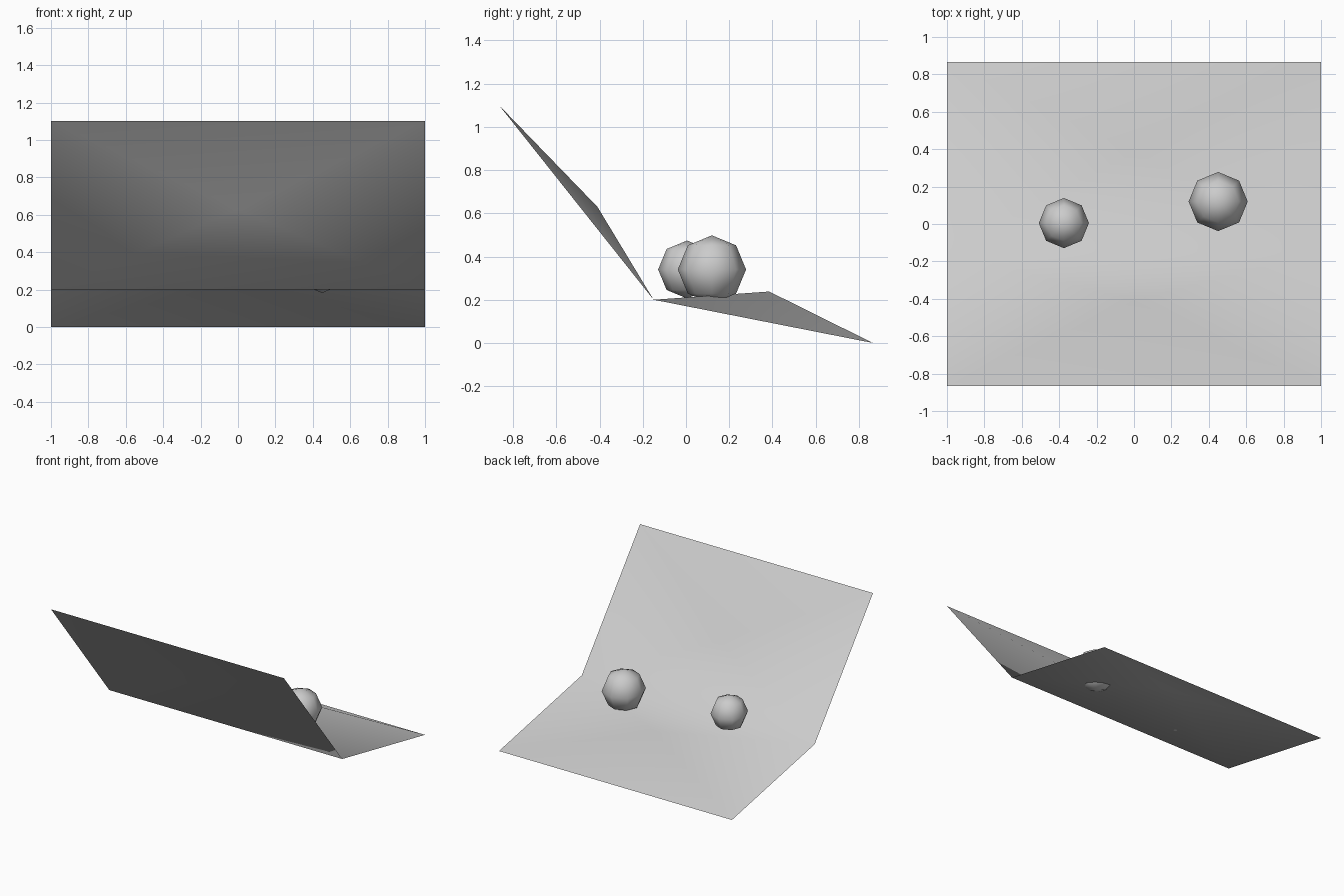
import bpy
import bmesh

cube = bpy.data.objects.get("Cube")
if cube:
    bpy.data.objects.remove(cube, do_unlink=True)

# Single light grey material
grey = bpy.data.materials.new("light_grey")
grey.use_nodes = True
colour = (0.6, 0.6, 0.6, 1)
grey.diffuse_color = colour
grey.node_tree.nodes["Principled BSDF"].inputs["Base Color"].default_value = colour


def finish(name, bm, location=(0, 0, 0)):
    """Turn a bmesh into a smooth grey object."""
    mesh = bpy.data.meshes.new(name)
    bm.to_mesh(mesh)
    bm.free()
    mesh.materials.append(grey)
    mesh.shade_smooth()
    obj = bpy.data.objects.new(name, mesh)
    obj.location = location
    bpy.context.collection.objects.link(obj)
    return obj


# Folded sheet: two panels sharing a hinge, each raised to a centre point
rows = [(-0.865, 1.1), (-0.15, 0.2), (0.865, 0)]
peaks = [(-0.41, 0.63), (0.385, 0.238)]
bm = bmesh.new()
edges = [[bm.verts.new((x, y, z)) for x in (-1, 1)] for y, z in rows]
for (y, z), front, back in zip(peaks, edges, edges[1:]):
    apex = bm.verts.new((0, y, z))
    rim = [front[0], front[1], back[1], back[0]]
    for i in range(4):
        bm.faces.new((rim[i], rim[(i + 1) % 4], apex))
finish("folded_sheet", bm)

# Two low-poly balls resting in the lower panel
for name, radius, location in (
    ("large_ball", 0.158, (0.45, 0.12, 0.34)),
    ("small_ball", 0.134, (-0.375, 0.005, 0.34)),
):
    bm = bmesh.new()
    bmesh.ops.create_uvsphere(bm, u_segments=8, v_segments=4, radius=radius)
    finish(name, bm, location)
